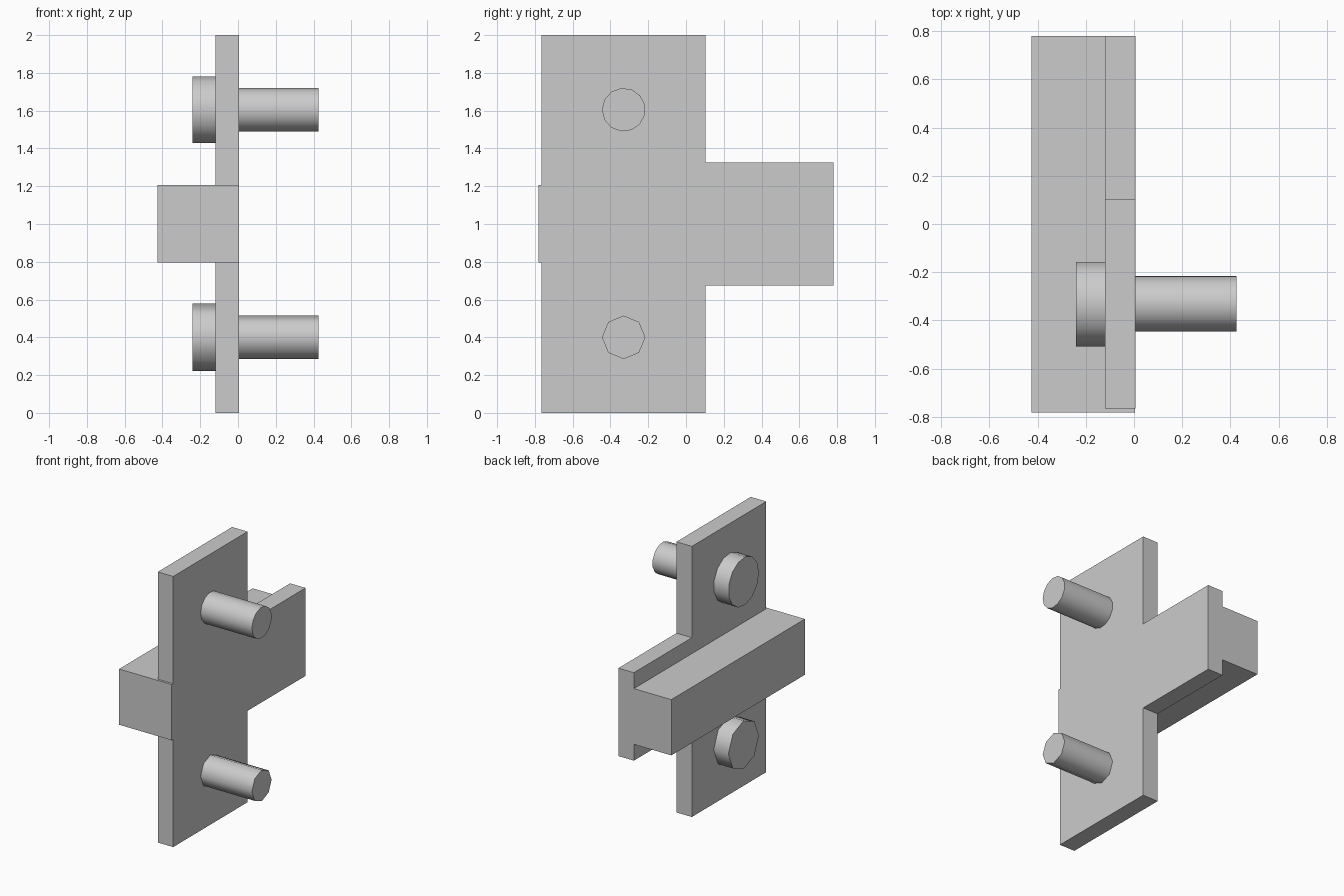
import bpy, bmesh, math

if "Cube" in bpy.data.objects:
    bpy.data.objects.remove(bpy.data.objects["Cube"])

PLATE_BACK, PLATE_FRONT = -0.12, 0.006


def finish(name, bm):
    bmesh.ops.recalc_face_normals(bm, faces=bm.faces)
    mesh = bpy.data.meshes.new(name)
    bm.to_mesh(mesh)
    bm.free()
    obj = bpy.data.objects.new(name, mesh)
    bpy.context.collection.objects.link(obj)
    return obj


def extrude_x(bm, outline, x0, x1):
    """Solid from a (y, z) outline, running from x0 to x1."""
    face = bm.faces.new([bm.verts.new((x0, y, z)) for y, z in outline])
    ext = bmesh.ops.extrude_face_region(bm, geom=[face])
    verts = [g for g in ext["geom"] if isinstance(g, bmesh.types.BMVert)]
    bmesh.ops.translate(bm, verts=verts, vec=(x1 - x0, 0, 0))


def prism(name, outline, x0, x1):
    bm = bmesh.new()
    extrude_x(bm, outline, x0, x1)
    return finish(name, bm)


def ring(y, z, radius, sides):
    # first corner points towards -y
    return [(y - radius * math.cos(math.tau * i / sides),
             z + radius * math.sin(math.tau * i / sides)) for i in range(sides)]


def bolt(name, z, sides):
    bm = bmesh.new()
    extrude_x(bm, ring(-0.33, z, 0.178, sides), -0.24, PLATE_BACK)
    extrude_x(bm, ring(-0.33, z, 0.115, sides), PLATE_BACK, 0.425)
    obj = finish(name, bm)
    bpy.ops.object.select_all(action='DESELECT')
    obj.select_set(True)
    bpy.context.view_layer.objects.active = obj
    bpy.ops.object.shade_smooth_by_angle(angle=math.radians(50))


# T-shaped mounting plate
prism("mounting_plate",
      [(-0.765, 0), (0.103, 0), (0.103, 0.675), (0.78, 0.675),
       (0.78, 1.325), (0.103, 1.325), (0.103, 2), (-0.765, 2)],
      PLATE_BACK, PLATE_FRONT)

# Square bar crossing the plate, its end just proud of the plate edge
prism("cross_bar",
      [(-0.781, 0.795), (0.779, 0.795), (0.779, 1.207), (-0.781, 1.207)],
      -0.425, PLATE_FRONT - 0.001)

# Headed bolts: the upper one rounder than the lower
bolt("upper_bolt", 1.605, 13)
bolt("lower_bolt", 0.40, 8)
